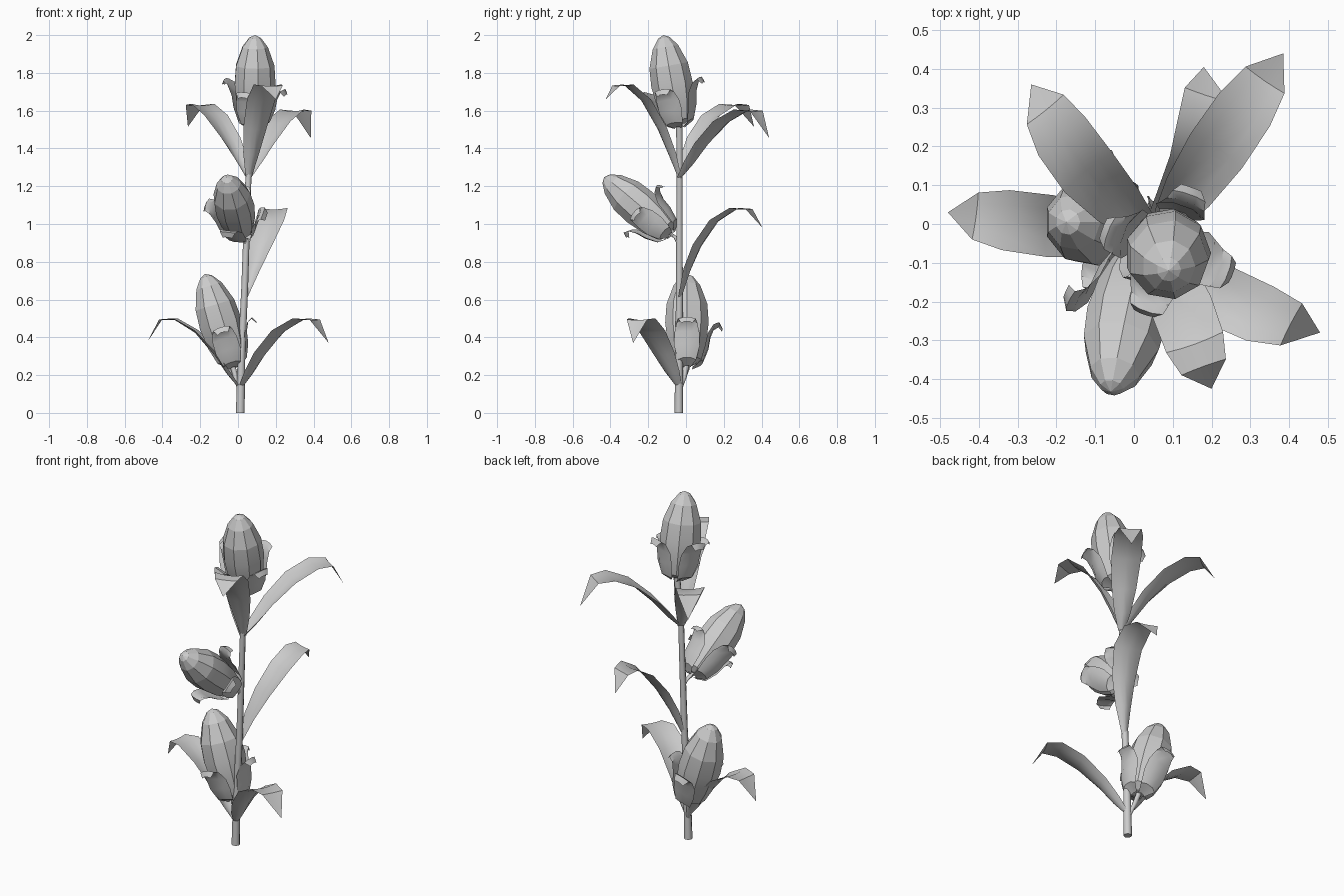
import bpy, bmesh, math
from mathutils import Vector

if "Cube" in bpy.data.objects:
    bpy.data.objects.remove(bpy.data.objects["Cube"])

grey = bpy.data.materials.new("plain_grey")
grey.use_nodes = True
grey.diffuse_color = (0.6, 0.6, 0.6, 1)
grey.node_tree.nodes["Principled BSDF"].inputs["Base Color"].default_value = (0.6, 0.6, 0.6, 1)

UP = Vector((0, 0, 1))


def grid_object(name, rows, angle, closed=False, caps=False):
    """Skin a list of point rows; a row of one point makes a tip."""
    bm = bmesh.new()
    rings = [[bm.verts.new(p) for p in row] for row in rows]
    for a, b in zip(rings, rings[1:]):
        n = max(len(a), len(b))
        for i in range(n if closed else n - 1):
            j = (i + 1) % n
            if len(b) == 1:
                bm.faces.new((a[i], a[j], b[0]))
            elif len(a) == 1:
                bm.faces.new((a[0], b[j], b[i]))
            else:
                bm.faces.new((a[i], a[j], b[j], b[i]))
    if caps:
        bm.faces.new(rings[0][::-1])
        bm.faces.new(rings[-1])
    mesh = bpy.data.meshes.new(name)
    bm.to_mesh(mesh)
    bm.free()
    mesh.materials.append(grey)
    obj = bpy.data.objects.new(name, mesh)
    bpy.context.collection.objects.link(obj)
    bpy.ops.object.select_all(action='DESELECT')
    obj.select_set(True)
    bpy.context.view_layer.objects.active = obj
    bpy.ops.object.shade_smooth_by_angle(angle=math.radians(angle))


def ring(centre, r, n):
    return [Vector(centre) + Vector((r * math.cos(t), r * math.sin(t), 0))
            for t in (math.tau * i / n for i in range(n))]


def tube(name, path):
    """Round stalk through (x, y, z, radius) points."""
    grid_object(name, [ring(p[:3], p[3], 8) for p in path], 60, closed=True, caps=True)


# Pod outline as (radius, height), sepal path as (radius, height, half width)
POD = [(0.035, 0), (0.075, 0.025), (0.1, 0.11), (0.113, 0.22),
       (0.106, 0.32), (0.07, 0.42), (0.032, 0.47)]
SEPAL = [(0.03, -0.008, 0.02), (0.084, 0.018, 0.05), (0.113, 0.085, 0.07), (0.124, 0.145, 0.068),
         (0.145, 0.192, 0.054), (0.168, 0.205, 0.046), (0.182, 0.178, 0.028)]


def flower(name, base, tip, sepals):
    """Pod along base-tip with sepals given as (angle, stretch)."""
    base, axis = Vector(base), Vector(tip) - Vector(base)
    turn = UP.rotation_difference(axis)
    k = axis.length / 0.485

    def place(rows):
        return [[base + turn @ (p * k) for p in row] for row in rows]

    rows = [[Vector()]] + [ring((0, 0, h), r, 9) for r, h in POD] + [[Vector((0, 0, 0.485))]]
    grid_object(name + "_pod", place(rows), 13, closed=True)
    for n, (deg, stretch) in enumerate(sepals):
        rows = []
        for r, h, w in SEPAL:
            turns = [(s, math.radians(deg) + s * w / r) for s in (-1, -0.4, 0.4, 1)]
            rows.append([Vector((r * math.cos(a), r * math.sin(a), h * stretch - abs(s) * 0.012))
                         for s, a in turns])
        grid_object(f"{name}_sepal_{n + 1}", place(rows), 40)


# Leaf stations: distance along, share of the peak height, half width, fold depth
LEAF = [(0, 0, 0.016, 0.012), (0.13, 0.25, 0.045, 0.026), (0.27, 0.52, 0.066, 0.024),
        (0.48, 0.82, 0.08, 0.016), (0.7, 0.98, 0.078, 0.01), (0.85, 0.98, 0.061, 0.004)]


def leaf(name, base, tip, peak, bend=0, sag=1):
    """Arching folded blade that rises to the peak, then drops to its tip.

    bend bows it sideways; a sag above one makes it rise later.
    """
    base, tip = Vector(base), Vector(tip)
    out = Vector((tip.x - base.x, tip.y - base.y, 0))
    side = UP.cross(out).normalized()
    mids = [base + out * u + UP * (peak - base.z) * f ** sag + side * bend * math.sin(math.pi * u)
            for u, f, w, d in LEAF] + [tip]
    rows = []
    for i, (u, f, w, d) in enumerate(LEAF):
        along = (mids[i + 1] - mids[max(i - 1, 0)]).normalized()
        lift = along.cross(side)
        rows.append([mids[i] + side * w * s + lift * d * s * s for s in (1, 0.5, 0, -0.5, -1)])
    grid_object(name, rows + [[tip]], 40)


# Main stem and the stalks of the side flowers
tube("main_stem", [(0.012, -0.038, 0, 0.023), (0.018, -0.037, 0.3, 0.02), (0.035, -0.035, 0.65, 0.018),
                   (0.055, -0.034, 1.24, 0.016), (0.07, -0.034, 1.4, 0.016), (0.085, -0.036, 1.54, 0.018)])
tube("middle_stalk", [(0.046, -0.035, 0.88, 0.008), (0.035, -0.05, 0.925, 0.014), (0.012, -0.1, 0.96, 0.016)])
tube("lower_stalk", [(0.012, -0.038, 0.11, 0.012), (-0.012, -0.01, 0.19, 0.014), (-0.035, 0.005, 0.27, 0.016)])

# Flower buds with curled sepals
flower("top_flower", (0.085, -0.038, 1.528), (0.09, -0.12, 2.0),
       [(70, 1.15), (160, 1.18), (250, 1), (340, 1)])
flower("middle_flower", (0.015, -0.09, 0.955), (-0.06, -0.433, 1.248),
       [(70, 1.08), (160, 1.12), (250, 1), (340, 1)])
flower("lower_flower", (-0.03, 0.005, 0.255), (-0.175, 0.005, 0.735),
       [(0, 1.02), (90, 1.1), (270, 1)])

# Leaves, from the foot up
leaf("lower_left_leaf", (0.02, -0.04, 0.13), (0.48, -0.28, 0.37), 0.5, -0.035, 1.15)
leaf("lower_right_leaf", (0.005, -0.035, 0.13), (-0.48, 0.03, 0.375), 0.5, 0, 1.15)
leaf("middle_back_leaf", (0.04, -0.025, 0.61), (0.18, 0.405, 0.98), 1.085, -0.068, 0.87)
leaf("upper_front_leaf", (0.06, -0.04, 1.24), (0.2, -0.425, 1.66), 1.74)
leaf("upper_right_leaf", (0.05, -0.03, 1.24), (-0.265, 0.36, 1.515), 1.635, 0.028)
leaf("upper_left_leaf", (0.062, -0.03, 1.24), (0.385, 0.44, 1.455), 1.605, 0, 1.15)
